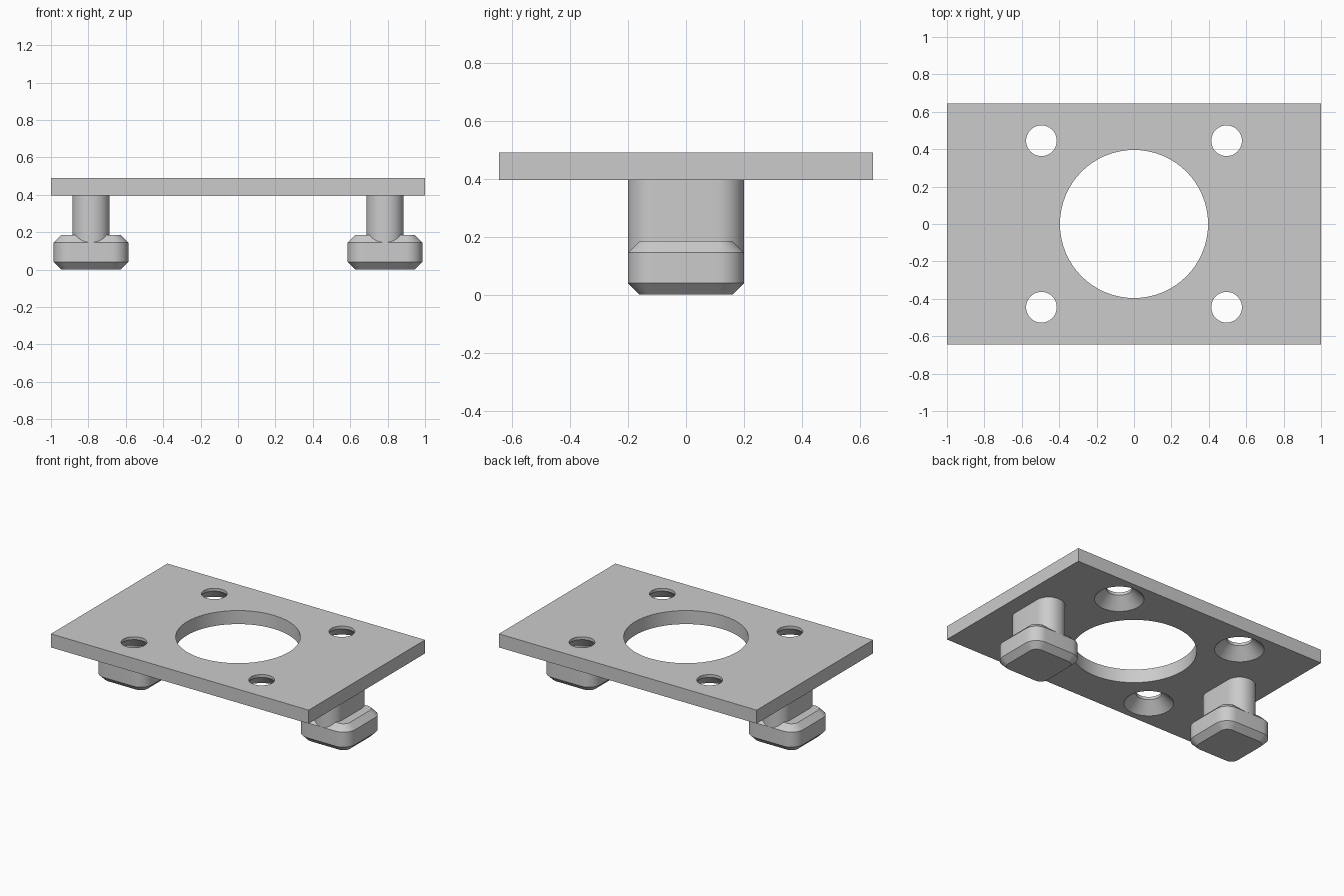
import bpy
import bmesh
from math import cos, sin, pi

cube = bpy.data.objects.get("Cube")
if cube:
    bpy.data.objects.remove(cube, do_unlink=True)

grey = bpy.data.materials.new("light grey")
grey.use_nodes = True
GREY = (0.6, 0.6, 0.6, 1)
grey.diffuse_color = GREY
grey.node_tree.nodes["Principled BSDF"].inputs["Base Color"].default_value = GREY

PLATE_BOTTOM, PLATE_TOP = 0.395, 0.49


def rounded_rect(hx, hy, r, steps=10):
    """Outline of a rectangle with round corners, counter-clockwise."""
    pts = []
    for i, (sx, sy) in enumerate([(1, 1), (-1, 1), (-1, -1), (1, -1)]):
        for k in range(steps + 1):
            a = (i + k / steps) * pi / 2
            pts.append((sx * (hx - r) + r * cos(a), sy * (hy - r) + r * sin(a)))
    return pts


def circle(r, cx=0, cy=0, n=64):
    return [(cx + r * cos(2 * pi * k / n), cy + r * sin(2 * pi * k / n)) for k in range(n)]


def loft(name, sections, caps=True, x=0):
    """Skin a stack of (z, outline) sections."""
    bm = bmesh.new()
    rings = [[bm.verts.new((px, py, z)) for px, py in pts] for z, pts in sections]
    for low, high in zip(rings, rings[1:]):
        n = len(low)
        for i in range(n):
            j = (i + 1) % n
            bm.faces.new((low[i], low[j], high[j], high[i]))
    if caps:
        bm.faces.new(rings[0][::-1])
        bm.faces.new(rings[-1])
    mesh = bpy.data.meshes.new(name)
    bm.to_mesh(mesh)
    bm.free()
    mesh.materials.append(grey)
    obj = bpy.data.objects.new(name, mesh)
    obj.location.x = x
    bpy.context.collection.objects.link(obj)
    return obj


def activate(obj):
    bpy.ops.object.select_all(action="DESELECT")
    obj.select_set(True)
    bpy.context.view_layer.objects.active = obj


def smooth(obj):
    activate(obj)
    bpy.ops.object.shade_smooth_by_angle(angle=pi / 6)


def cut(target, cutter):
    cutter.hide_render = True
    mod = target.modifiers.new("hole", "BOOLEAN")
    mod.operation = "DIFFERENCE"
    mod.solver = "EXACT"
    mod.object = cutter
    activate(target)
    bpy.ops.object.modifier_apply(modifier=mod.name)
    bpy.data.objects.remove(cutter, do_unlink=True)


# Mounting plate with a centre opening
rect = [(1, 0.645), (-1, 0.645), (-1, -0.645), (1, -0.645)]
plate = loft("mounting_plate", [(PLATE_BOTTOM, rect), (PLATE_TOP, rect)])
cut(plate, loft("centre_cutter", [(0.3, circle(0.396)), (0.6, circle(0.396))]))

# Screw holes, countersunk from below
for sx in (-1, 1):
    for sy in (-1, 1):
        profile = [(0.375, 0.177), (0.47, 0.082), (0.6, 0.082)]
        sections = [(z, circle(r, sx * 0.495, sy * 0.445, 48)) for z, r in profile]
        cut(plate, loft("screw_hole_cutter", sections))
smooth(plate)

# T-shaped feet: chamfered head on a rounded stem
CHAMFER, HEAD_TOP, HALF, CORNER = 0.04, 0.185, 0.2, 0.09
outer = rounded_rect(HALF, HALF, CORNER)
inner = rounded_rect(HALF - CHAMFER, HALF - CHAMFER, CORNER - CHAMFER)
stem_outline = rounded_rect(0.1, HALF, 0.095)
for side, sx in (("left", 1), ("right", -1)):
    smooth(loft(side + "_foot_head", [
        (0, inner), (CHAMFER, outer),
        (HEAD_TOP - CHAMFER, outer), (HEAD_TOP, inner)], x=sx * 0.786))
    smooth(loft(side + "_foot_stem", [
        (HEAD_TOP - CHAMFER, stem_outline), (PLATE_BOTTOM, stem_outline)],
        caps=False, x=sx * 0.786))
